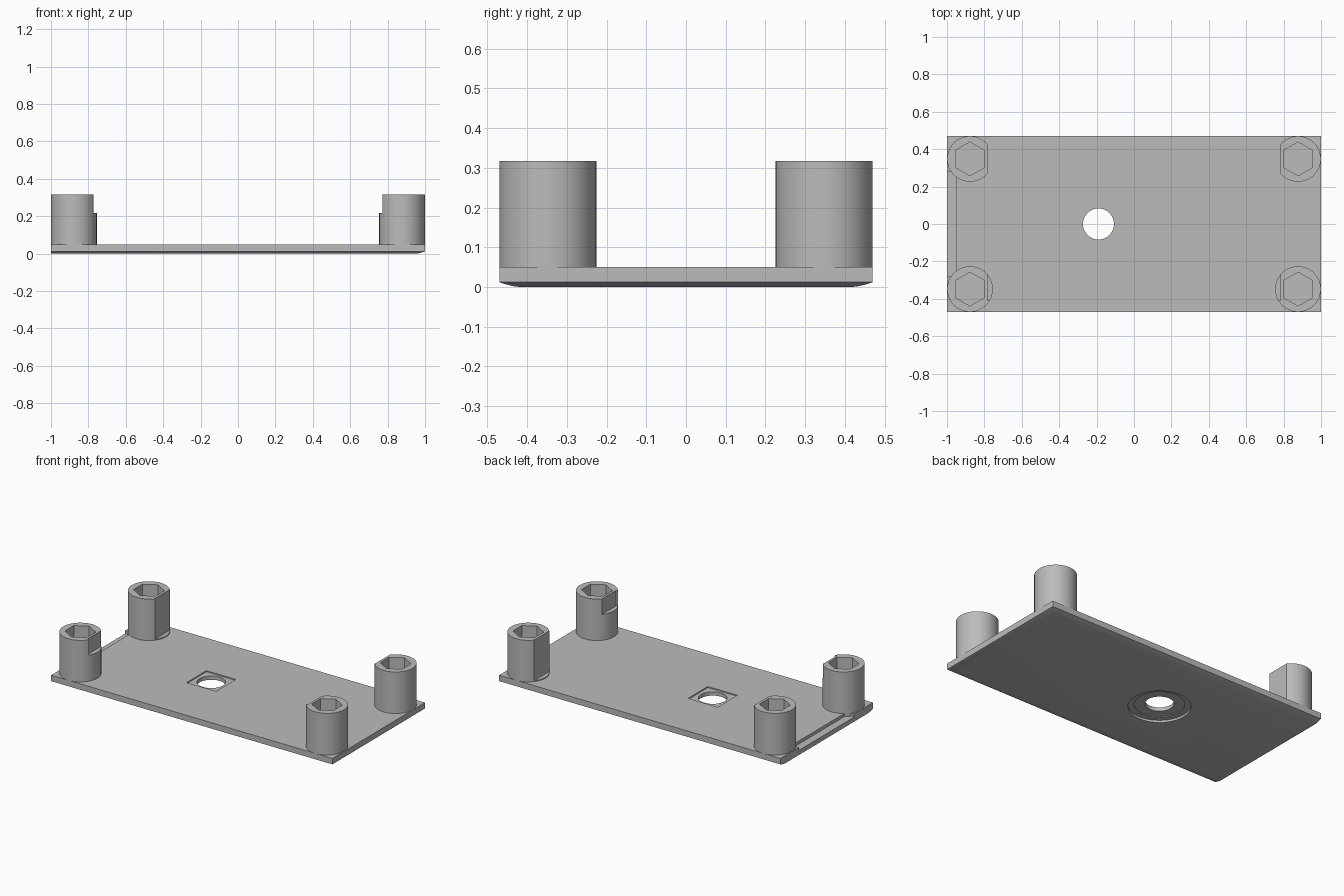
import bpy, bmesh, math
from mathutils import Matrix

cube = bpy.data.objects.get("Cube")
if cube:
    bpy.data.objects.remove(cube, do_unlink=True)

grey = bpy.data.materials.new("plain grey")
grey.use_nodes = True
grey.diffuse_color = (0.5, 0.5, 0.5, 1)
grey.node_tree.nodes["Principled BSDF"].inputs["Base Color"].default_value = (0.5, 0.5, 0.5, 1)

TOP, POST_TOP = 0.05, 0.317
HX, HY = 1.0, 0.47


def make(name, bm):
    bmesh.ops.recalc_face_normals(bm, faces=bm.faces)
    mesh = bpy.data.meshes.new(name)
    bm.to_mesh(mesh)
    bm.free()
    mesh.materials.append(grey)
    obj = bpy.data.objects.new(name, mesh)
    bpy.context.collection.objects.link(obj)
    return obj


def prism(name, x, y, z0, z1, radius, sides=64, turn=0):
    bm = bmesh.new()
    place = Matrix.Translation((x, y, (z0 + z1) / 2)) @ Matrix.Rotation(turn, 4, 'Z')
    bmesh.ops.create_cone(bm, cap_ends=True, segments=sides, radius1=radius,
                          radius2=radius, depth=z1 - z0, matrix=place)
    return make(name, bm)


def box(name, x0, x1, y0, y1, z0, z1):
    bm = bmesh.new()
    place = (Matrix.Translation(((x0 + x1) / 2, (y0 + y1) / 2, (z0 + z1) / 2))
             @ Matrix.Diagonal((abs(x1 - x0), abs(y1 - y0), z1 - z0, 1)))
    bmesh.ops.create_cube(bm, size=1, matrix=place)
    return make(name, bm)


def cut(obj, cutter):
    cutter.hide_render = True
    mod = obj.modifiers.new("cut", 'BOOLEAN')
    mod.operation = 'DIFFERENCE'
    mod.solver = 'EXACT'
    mod.object = cutter
    bpy.context.view_layer.objects.active = obj
    bpy.ops.object.modifier_apply(modifier=mod.name)
    bpy.data.objects.remove(cutter, do_unlink=True)


def smooth(obj):
    bpy.ops.object.select_all(action='DESELECT')
    obj.select_set(True)
    bpy.context.view_layer.objects.active = obj
    bpy.ops.object.shade_smooth_by_angle(angle=math.radians(25))


# Plate, its underside rounded on three edges and square on the right end
bm = bmesh.new()
rings = []
for inset, z in [(0.05, 0), (0.035, 0.002), (0.018, 0.006), (0, 0.012), (0, TOP)]:
    x, y = HX - inset, HY - inset
    rings.append([bm.verts.new((px, py, z))
                  for px, py in [(-HX, -y), (x, -y), (x, y), (-HX, y)]])
for low, high in zip(rings, rings[1:]):
    for i in range(4):
        j = (i + 1) % 4
        bm.faces.new((low[i], low[j], high[j], high[i]))
bm.faces.new(rings[0])
bm.faces.new(rings[-1])
plate = make("base_plate", bm)

# Centre hole with a square seat above and a stepped round seat below
hole_x = -0.19
cut(plate, prism("hole_cutter", hole_x, 0, -0.1, 0.1, 0.083))
cut(plate, box("seat_cutter", hole_x - 0.105, hole_x + 0.105, -0.1, 0.1, 0.043, 0.1))
cut(plate, prism("outer_seat_cutter", hole_x, 0, -0.1, 0.014, 0.18))
cut(plate, prism("inner_seat_cutter", hole_x, 0, -0.1, 0.019, 0.145))

# Lowered ledge on the right end between the posts
cut(plate, box("ledge_cutter", -1.1, -0.95, -0.28, 0.28, 0.03, 0.1))
smooth(plate)

# Corner posts with hexagonal sockets and flats on their inner sides
for side, sx in (("left", 1), ("right", -1)):
    for end, sy in (("front", -1), ("back", 1)):
        x, y = sx * 0.877, sy * 0.348
        post = prism(f"{end}_{side}_post", x, y, 0.025, POST_TOP, 0.122)
        cut(post, prism("socket_cutter", x, y, 0.1, 0.4, 0.09, 6, math.pi / 6 * 0))
        if end == "front":
            cut(post, box("notch_cutter", sx * 0.6, sx * 0.784, -0.41, -0.1, 0.217, 0.4))
        else:
            cut(post, box("flat_cutter", sx * 0.6, sx * 0.782, 0.1, 0.6, 0.056, 0.4))
        smooth(post)
